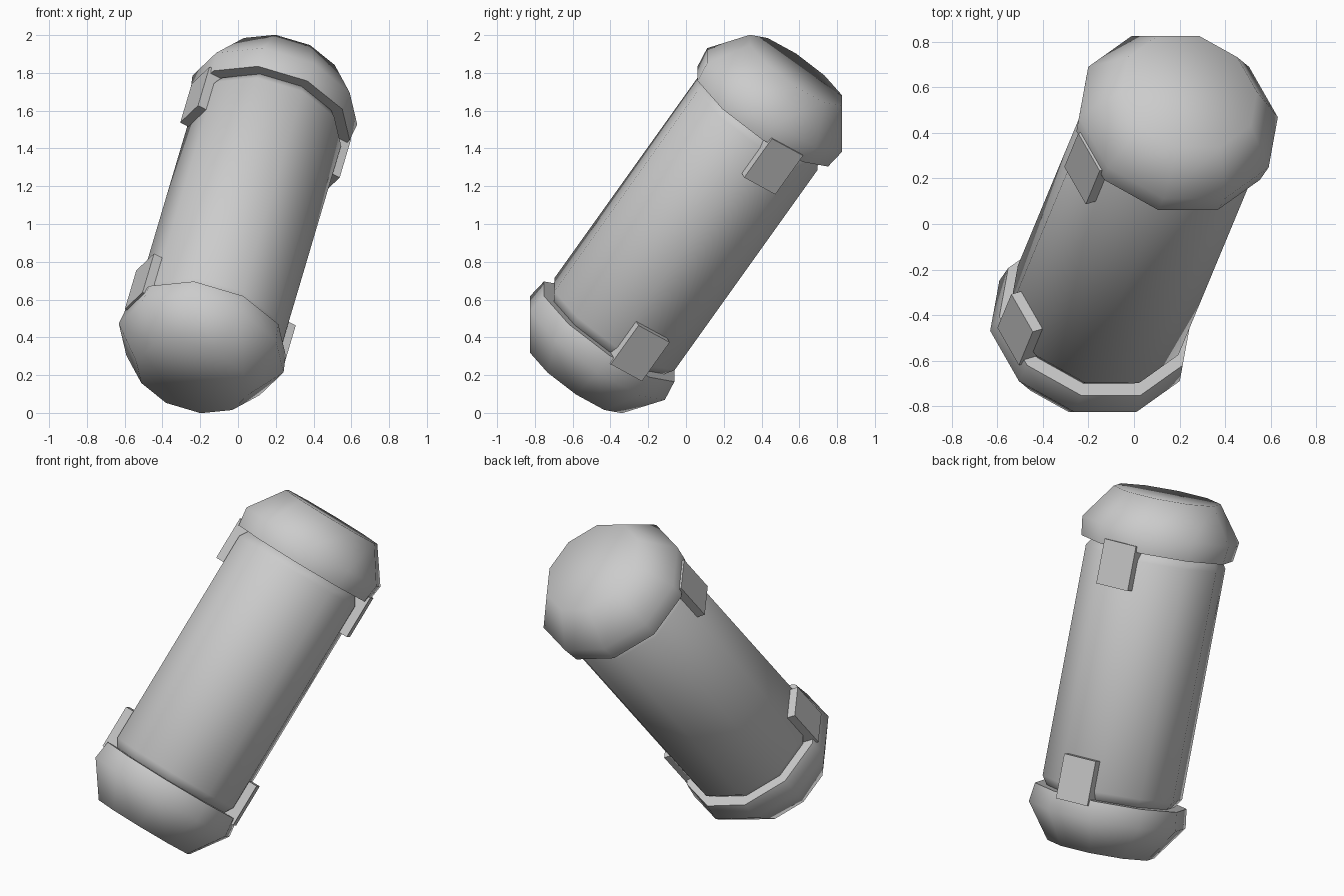
import bpy, bmesh, math
from mathutils import Matrix, Vector

if "Cube" in bpy.data.objects:
    bpy.data.objects.remove(bpy.data.objects["Cube"])

SIDES = 10
PHASE = math.radians(9.5)

# Tilted frame: local z runs along the canister, origin at its middle
axis = Vector((0.235, 0.565, 0.791)).normalized()
e2 = Vector((0, axis.z, -axis.y)).normalized()
e1 = e2.cross(axis)
FRAME = Matrix.Translation((0, 0, 1)) @ Matrix((e1, e2, axis)).transposed().to_4x4()


def finish(name, bm, angle):
    bmesh.ops.recalc_face_normals(bm, faces=bm.faces)
    mesh = bpy.data.meshes.new(name)
    bm.to_mesh(mesh)
    bm.free()
    ob = bpy.data.objects.new(name, mesh)
    bpy.context.collection.objects.link(ob)
    ob.matrix_world = FRAME
    bpy.ops.object.select_all(action='DESELECT')
    ob.select_set(True)
    bpy.context.view_layer.objects.active = ob
    bpy.ops.object.shade_smooth_by_angle(angle=math.radians(angle))
    return ob


def lathe(name, profile, angle):
    """Ten-sided turned solid from (radius, height) points, closed at both ends."""
    bm = bmesh.new()
    rings = []
    for r, h in profile:
        rings.append([bm.verts.new((r * math.cos(PHASE + math.tau * i / SIDES),
                                    r * math.sin(PHASE + math.tau * i / SIDES), h))
                      for i in range(SIDES)])
    for a, b in zip(rings, rings[1:]):
        for i in range(SIDES):
            j = (i + 1) % SIDES
            bm.faces.new((a[i], a[j], b[j], b[i]))
    bm.faces.new(rings[0])
    bm.faces.new(rings[-1])
    return finish(name, bm, angle)


# Barrel with narrowed ends that tuck into the caps
lathe("barrel", [(0.36, -0.74), (0.405, -0.67), (0.405, 0.67), (0.36, 0.74)], 60)

for label, s in (("upper", 1), ("lower", -1)):
    # Chamfered end cap
    lathe(label + "_cap", [(0.44, s * 0.72), (0.455, s * 0.83), (0.31, s * 1.03)], 60)

    # Locking bar through the barrel, showing as a tab on each side
    bm = bmesh.new()
    turn = Matrix.Rotation(PHASE + math.pi / SIDES, 4, 'Z')
    size = Matrix.Diagonal((0.87, 0.21, 0.26, 1))
    bmesh.ops.create_cube(bm, size=1, matrix=turn @ Matrix.Translation((0, 0, s * 0.625)) @ size)
    finish(label + "_tabs", bm, 30)
